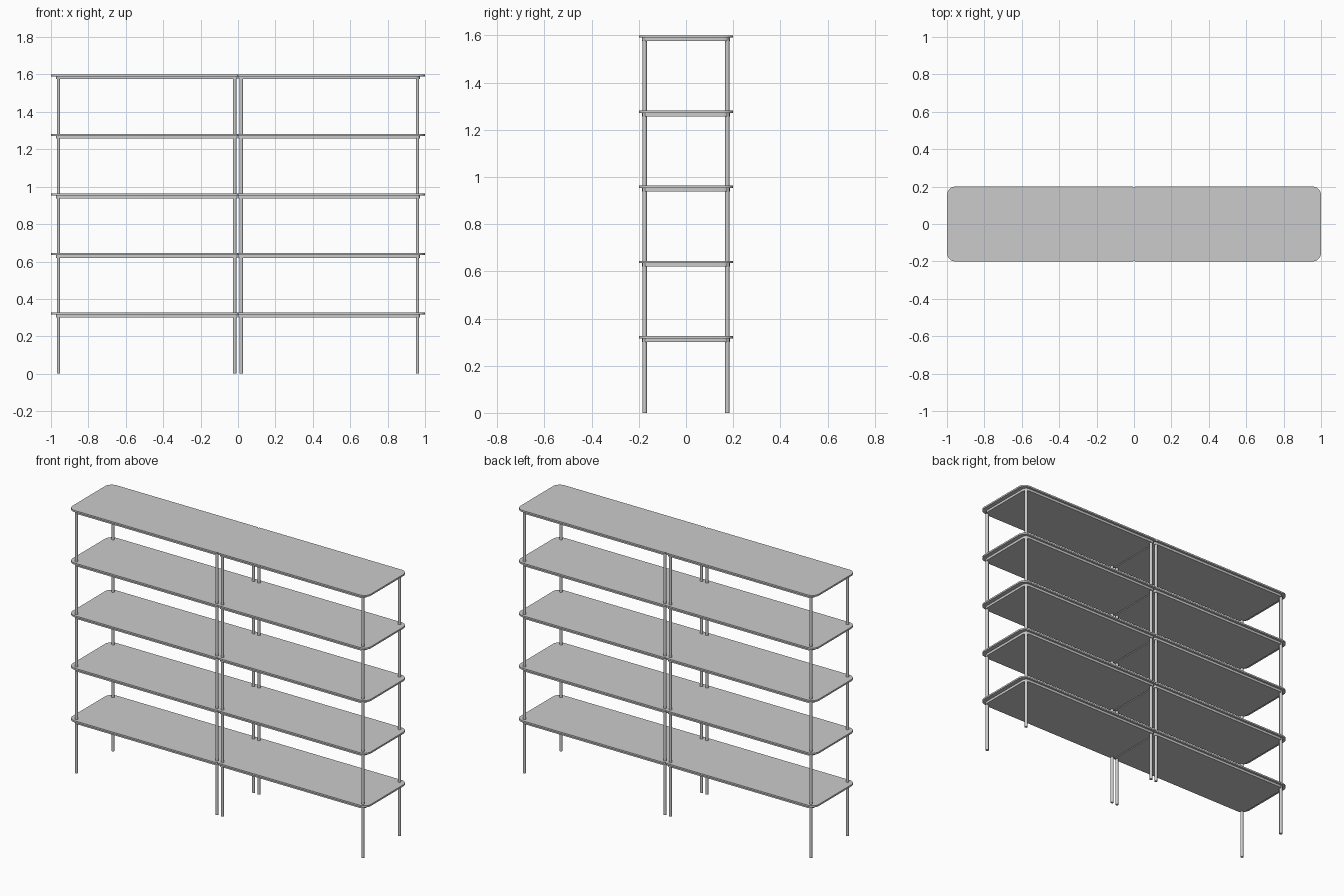
import bpy, bmesh, math

if "Cube" in bpy.data.objects:
    bpy.data.objects.remove(bpy.data.objects["Cube"])

LEVELS = [0.326 + 0.3185 * i for i in range(5)]


def arc(cx, cy, r, start, n=8):
    """Quarter arc, counter-clockwise from the start angle."""
    return [(cx + r * math.cos(math.radians(start + 90 * i / n)),
             cy + r * math.sin(math.radians(start + 90 * i / n))) for i in range(n + 1)]


def rounded_half(x0, x1, hy, r_in, r_out):
    """Outline with different corner radii at the inner and outer ends."""
    return (arc(x1 - r_out, hy - r_out, r_out, 0) + arc(x0 + r_in, hy - r_in, r_in, 90)
            + arc(x0 + r_in, -hy + r_in, r_in, 180) + arc(x1 - r_out, -hy + r_out, r_out, 270))


def finish(name, bm):
    bmesh.ops.recalc_face_normals(bm, faces=bm.faces)
    me = bpy.data.meshes.new(name)
    bm.to_mesh(me)
    bm.free()
    ob = bpy.data.objects.new(name, me)
    bpy.context.collection.objects.link(ob)
    bpy.context.view_layer.objects.active = ob
    ob.select_set(True)
    bpy.ops.object.shade_smooth_by_angle(angle=math.radians(35))
    ob.select_set(False)
    return ob


def slab(name, outline, z0, z1):
    bm = bmesh.new()
    face = bm.faces.new([bm.verts.new((x, y, z0)) for x, y in outline])
    ext = bmesh.ops.extrude_face_region(bm, geom=[face])
    top = [v for v in ext["geom"] if isinstance(v, bmesh.types.BMVert)]
    bmesh.ops.translate(bm, verts=top, vec=(0, 0, z1 - z0))
    return finish(name, bm)


# Shelf boards: one outline with a small rounded notch where the two bays meet
half = rounded_half(0.0, 1.0, 0.2, 0.01, 0.045)
right = [p for p in half if abs(p[0]) > 1e-6]
upper = [p for p in right if p[1] > 0]
lower = [p for p in right if p[1] < 0]
notch = 0.19
board = (upper + [(0, notch)] + [(-x, y) for x, y in reversed(upper)]
         + [(-x, y) for x, y in reversed(lower)] + [(0, -notch)] + lower)

# Under-tray of each bay
tray = rounded_half(0.003, 0.974, 0.186, 0.012, 0.03)

for i, z in enumerate(LEVELS):
    slab(f"shelf_board_{i + 1}", board, z - 0.010, z)
    for side, s in (("right", 1), ("left", -1)):
        slab(f"under_tray_{side}_{i + 1}", [(s * x, y) for x, y in tray], z - 0.025, z - 0.010)

# Round posts: four per bay, running up to the top tray
for side, s in (("right", 1), ("left", -1)):
    for place, x in (("outer", 0.96), ("inner", 0.018)):
        for depth, y in (("front", -0.175), ("back", 0.175)):
            bm = bmesh.new()
            h = LEVELS[-1] - 0.02
            bmesh.ops.create_cone(bm, cap_ends=True, segments=20, radius1=0.009,
                                  radius2=0.009, depth=h)
            bmesh.ops.translate(bm, verts=bm.verts, vec=(s * x, y, h / 2))
            finish(f"{depth}_{place}_post_{side}", bm)
